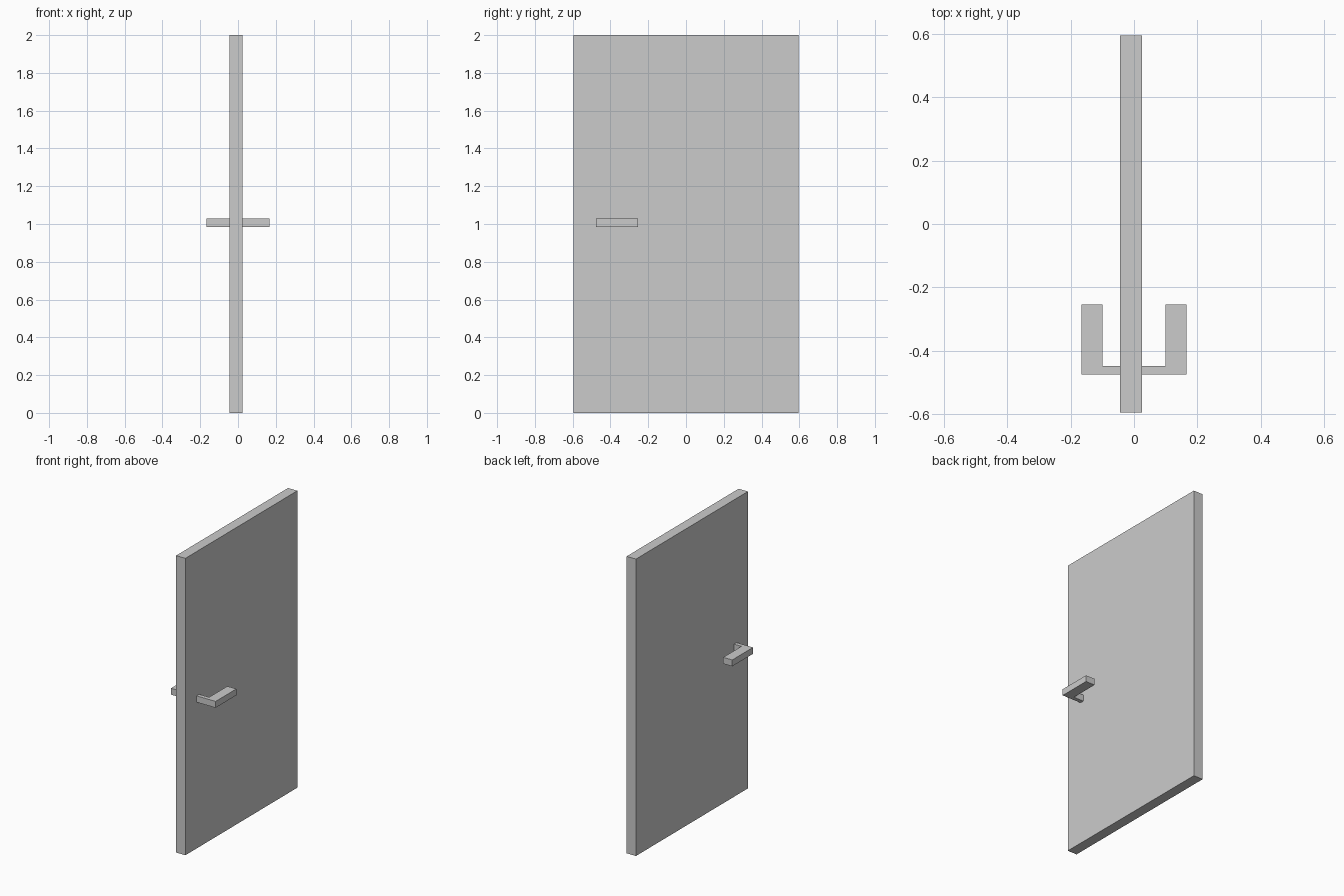
import bpy, bmesh

if "Cube" in bpy.data.objects:
    bpy.data.objects.remove(bpy.data.objects["Cube"])


def prism(name, outline, z0, z1):
    """Extrude a flat outline (x, y) from z0 up to z1."""
    bm = bmesh.new()
    face = bm.faces.new([bm.verts.new((x, y, z0)) for x, y in outline])
    res = bmesh.ops.extrude_face_region(bm, geom=[face])
    top = [g for g in res["geom"] if isinstance(g, bmesh.types.BMVert)]
    bmesh.ops.translate(bm, verts=top, vec=(0, 0, z1 - z0))
    bmesh.ops.recalc_face_normals(bm, faces=bm.faces)
    mesh = bpy.data.meshes.new(name)
    bm.to_mesh(mesh)
    bm.free()
    obj = bpy.data.objects.new(name, mesh)
    bpy.context.collection.objects.link(obj)
    return obj


# Door slab, slightly off centre in x
X0, X1, HALF = -0.044, 0.025, 0.596
prism("door_panel", [(X0, -HALF), (X1, -HALF), (X1, HALF), (X0, HALF)], 0, 2)

# L-shaped lever handles: thin neck out of the door, wide grip along it
NECK_FRONT, NECK_BACK, GRIP_END = -0.476, -0.449, -0.255
GRIP_IN, GRIP_OUT = 0.099, 0.166
for name, side, root in (("right_handle", 1, X1), ("left_handle", -1, -X0)):
    outline = [(root, NECK_FRONT), (GRIP_OUT, NECK_FRONT), (GRIP_OUT, GRIP_END),
               (GRIP_IN, GRIP_END), (GRIP_IN, NECK_BACK), (root, NECK_BACK)]
    prism(name, [(side * x, y) for x, y in outline], 0.985, 1.028)
